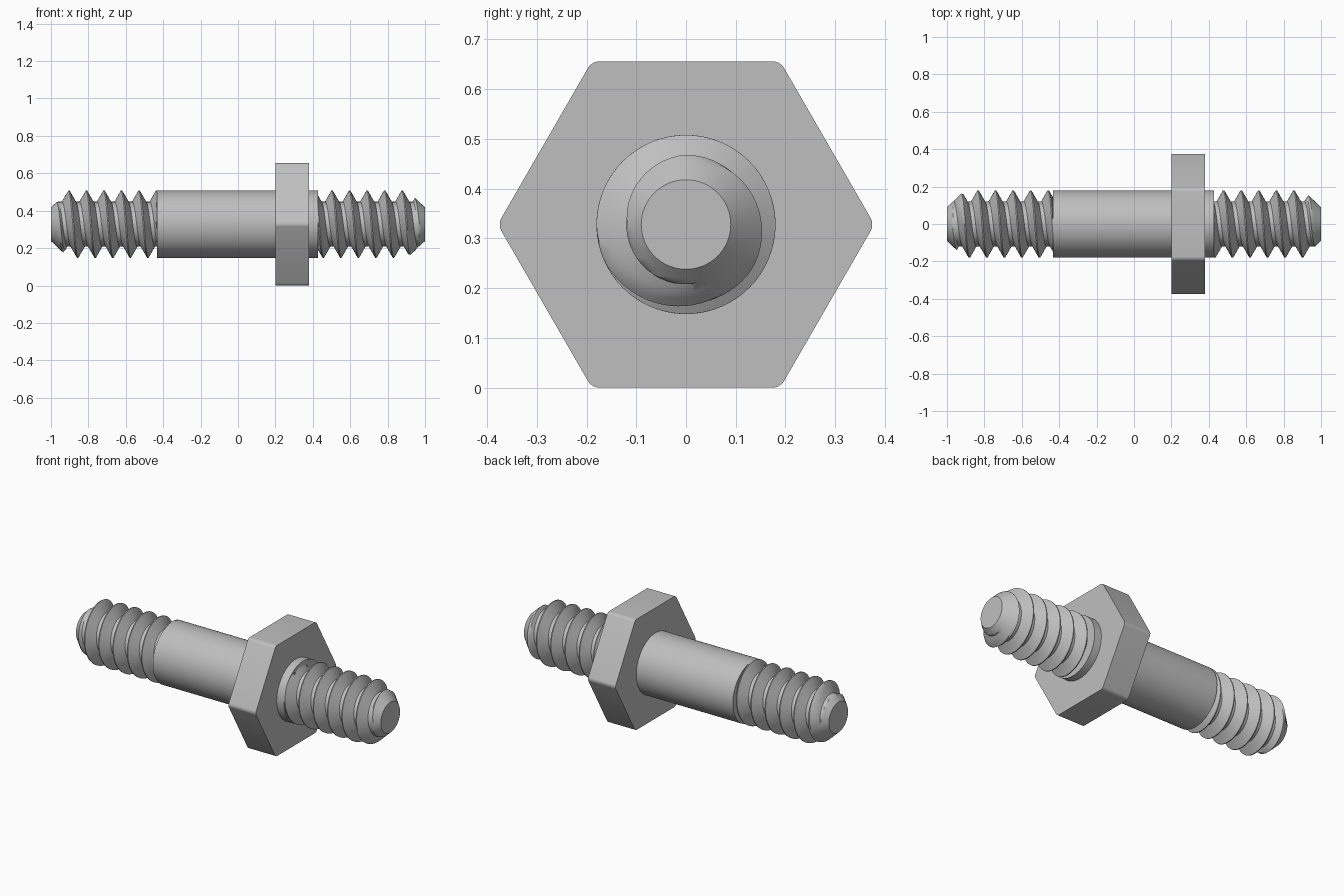
import bpy, bmesh, math

if "Cube" in bpy.data.objects:
    bpy.data.objects.remove(bpy.data.objects["Cube"])

AXIS_Z = 0.328            # height of the bolt axis
SEGMENTS = 64
PITCH, PHASE = 0.0938, 0.503
ROOT, CREST, TIP = 0.12, 0.18, 0.09

steel = bpy.data.materials.new("grey steel")
steel.use_nodes = True
grey = (0.52, 0.52, 0.52, 1)
steel.diffuse_color = grey
steel.node_tree.nodes["Principled BSDF"].inputs["Base Color"].default_value = grey


def finish(bm, name):
    """Turn a bmesh built around the x axis into a shaded object."""
    bmesh.ops.recalc_face_normals(bm, faces=bm.faces[:])
    mesh = bpy.data.meshes.new(name)
    bm.to_mesh(mesh)
    bm.free()
    mesh.materials.append(steel)
    obj = bpy.data.objects.new(name, mesh)
    obj.location.z = AXIS_Z
    bpy.context.collection.objects.link(obj)
    bpy.ops.object.select_all(action='DESELECT')
    obj.select_set(True)
    bpy.context.view_layer.objects.active = obj
    bpy.ops.object.shade_smooth_by_angle(angle=math.radians(30))


def prism(x0, x1, radius, sides):
    """Capped prism along x with a corner on the y axis."""
    bm = bmesh.new()
    angles = [math.tau * i / sides for i in range(sides)]
    base = bm.faces.new([bm.verts.new((x0, radius * math.cos(a), radius * math.sin(a)))
                         for a in angles])
    # keep the starting face as one cap and move its copy to the other end
    grown = bmesh.ops.extrude_face_region(bm, geom=[base], use_keep_orig=True)
    moved = [g for g in grown["geom"] if isinstance(g, bmesh.types.BMVert)]
    bmesh.ops.translate(bm, verts=moved, vec=(x1 - x0, 0, 0))
    return bm


def thread_radius(t):
    """Thread height at fraction t of the pitch, measured from the crest."""
    d = min(t, 1 - t)
    height = (0.39 - d) / 0.36
    return ROOT + (CREST - ROOT) * max(0, min(1, height))


def thread(name, inner, outer):
    """Right-handed helical thread with a chamfered tip at the outer end."""
    steps = [0.03, 0.15, 0.27, 0.39, 0.45, 0.55, 0.61, 0.73, 0.85, 0.97]
    low, high = sorted((inner, outer))
    first = math.floor((low - PHASE) / PITCH) - 2
    last = math.ceil((high - PHASE) / PITCH) + 2
    bm = bmesh.new()
    rows = []
    for turn in range(first, last):
        for t in steps:
            row = []
            for j in range(SEGMENTS + 1):
                part = j / SEGMENTS
                angle = math.pi / 2 + math.tau * part
                x = max(low, min(high, PHASE + PITCH * (turn + t + part)))
                r = min(thread_radius(t), TIP + 0.95 * abs(outer - x))
                if x == inner:
                    r = TIP
                row.append(bm.verts.new((x, r * math.cos(angle), r * math.sin(angle))))
            rows.append(row)
    for a, b in zip(rows, rows[1:]):
        for j in range(SEGMENTS):
            bm.faces.new((a[j], a[j + 1], b[j + 1], b[j]))
    # weld successive turns and the flattened ends, then cap
    bmesh.ops.remove_doubles(bm, verts=bm.verts[:], dist=0.0002)
    loose = [e for e in bm.edges if not e.link_faces]
    bmesh.ops.delete(bm, geom=loose, context='EDGES')
    bmesh.ops.holes_fill(bm, edges=[e for e in bm.edges if e.is_boundary], sides=0)
    finish(bm, name)


# Smooth shank
finish(prism(-0.433, 0.427, 0.18, 96), "shank")

# Hexagonal collar with rounded corners
hexagon = prism(0.2, 0.38, AXIS_Z / math.cos(math.pi / 6), 6)
corners = [e for e in hexagon.edges
           if abs(e.verts[0].co.x - e.verts[1].co.x) > 0.1]
bmesh.ops.bevel(hexagon, geom=corners, offset=0.0144, offset_type='OFFSET',
                segments=5, profile=0.5, affect='EDGES')
finish(hexagon, "hex_collar")

# Threaded ends
thread("left_thread", 0.42, 1.0)
thread("right_thread", -0.426, -1.0)
